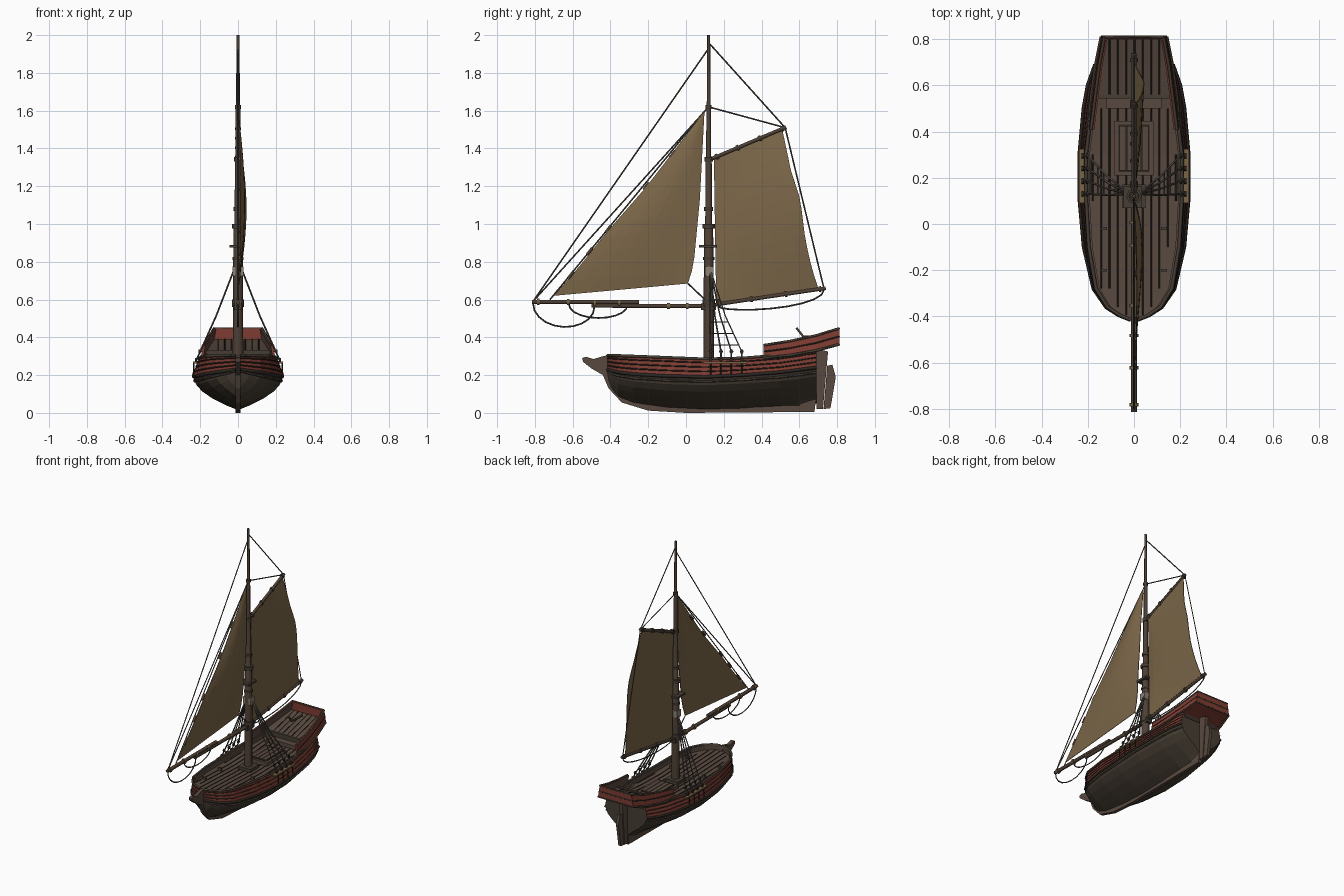
import bpy, bmesh, math
from mathutils import Vector

if "Cube" in bpy.data.objects:
    bpy.data.objects.remove(bpy.data.objects["Cube"])

def mat(name, r, g, b):
    m = bpy.data.materials.new(name)
    m.diffuse_color = [((c / 255 + 0.055) / 1.055) ** 2.4 for c in (r, g, b)] + [1]
    m.use_nodes = True
    m.node_tree.nodes["Principled BSDF"].inputs["Base Color"].default_value = m.diffuse_color
    return m

WOOD = mat("deck_brown", 88, 73, 63)
DARK = mat("dark_hull", 70, 61, 51)
BLACK = mat("tarred_black", 44, 39, 33)
RED = mat("red_paint", 126, 60, 50)
SAIL = mat("tan_sail", 124, 103, 73)
ROPE = mat("rope_grey", 84, 78, 70)
BEIGE = mat("pale_wood", 120, 101, 70)
GREY = mat("light_block", 138, 130, 118)
SPAR = mat("spar_brown", 78, 64, 53)

def mesh(name, verts, faces, mats, idx=None):
    me = bpy.data.meshes.new(name)
    me.from_pydata(verts, [], faces)
    for m in mats:
        me.materials.append(m)
    if idx:
        for p, i in zip(me.polygons, idx):
            p.material_index = i
    bm = bmesh.new()
    bm.from_mesh(me)
    bmesh.ops.remove_doubles(bm, verts=bm.verts, dist=1e-5)
    bmesh.ops.recalc_face_normals(bm, faces=bm.faces)
    bm.to_mesh(me)
    bm.free()
    ob = bpy.data.objects.new(name, me)
    bpy.context.collection.objects.link(ob)
    return ob

def box(name, x0, x1, y0, y1, z0, z1, m):
    v = [(x, y, z) for x in (x0, x1) for y in (y0, y1) for z in (z0, z1)]
    f = [(0, 1, 3, 2), (4, 6, 7, 5), (0, 4, 5, 1), (2, 3, 7, 6), (0, 2, 6, 4), (1, 5, 7, 3)]
    return mesh(name, v, f, [m])

def prism(name, pts, w, m):
    """Side-view outline extruded across x."""
    n = len(pts)
    v = [(s * w / 2, y, z) for s in (-1, 1) for y, z in pts]
    f = [tuple(range(n)), tuple(range(n, 2 * n))]
    f += [(i, (i + 1) % n, n + (i + 1) % n, n + i) for i in range(n)]
    return mesh(name, v, f, [m])

def tube(name, paths, r, m, res=0, radii=None):
    """Round or square tubes along paths, turned into one mesh."""
    cu = bpy.data.curves.new(name, 'CURVE')
    cu.dimensions = '3D'
    cu.bevel_depth, cu.bevel_resolution, cu.use_fill_caps = r, res, True
    for path in paths:
        sp = cu.splines.new('POLY')
        sp.points.add(len(path) - 1)
        for i, p in enumerate(path):
            sp.points[i].co = (*p, 1)
            sp.points[i].radius = radii[i] if radii else 1
    cu.materials.append(m)
    ob = bpy.data.objects.new(name, cu)
    bpy.context.collection.objects.link(ob)
    bpy.ops.object.select_all(action='DESELECT')
    ob.select_set(True)
    bpy.context.view_layer.objects.active = ob
    bpy.ops.object.convert(target='MESH')
    return bpy.context.object

def lerp_table(t, rows):
    for a, b in zip(rows, rows[1:]):
        if t <= b[0]:
            k = max(0, (t - a[0]) / (b[0] - a[0]))
            return [p + (q - p) * k for p, q in zip(a, b)][1:]
    return rows[-1][1:]

# Hull stations: y, half width, keel z, wale z, rail z, tumblehome, lower fineness
ST = [(-.415, .014, .17, .23, .305, 1, 1.3), (-.395, .065, .12, .222, .305, .97, 1.3),
      (-.36, .12, .08, .215, .303, .96, 1.2), (-.28, .175, .05, .205, .30, .94, 1.1),
      (-.1, .217, .025, .195, .293, .9, 1), (.1, .235, .015, .19, .285, .88, 1),
      (.3, .236, .02, .2, .29, .88, 1), (.5, .218, .03, .215, .305, .84, 1.2),
      (.6, .2, .035, .228, .32, .84, 1.5), (.69, .168, .05, .24, .335, .9, 1.9)]
YS = [s[0] for s in ST]

def P(y, v, side=1):
    w, zk, zw, zr, tum, p = lerp_table(y, ST)
    if v <= 1:
        return (side * w * math.sin(math.pi / 2 * v ** .9) ** p, y, zk + (zw - zk) * v)
    return (side * w * (1 + (tum - 1) * (v - 1) ** 1.2), y, zw + (zr - zw) * (v - 1))

def deck_z(y):
    return lerp_table(y, ST)[3] - .035

# Hull shell with rail and main deck
levels = [0, .15, .35, .55, .75, 1, 1.33, 1.66, 2]
verts, faces, idx = [], [], []
for side in (-1, 1):
    base = len(verts)
    for y in YS:
        row = [P(y, v, side) for v in levels]
        x, zr = abs(row[-1][0]), row[-1][2]
        row += [(side * max(0, x - .016), y, zr), (side * max(0, x - .016), y, zr - .035), (0, y, zr - .035)]
        verts += row
    n = len(levels) + 3
    for i in range(len(YS) - 1):
        for j in range(n - 1):
            a = base + i * n + j
            faces.append((a, a + 1, a + n + 1, a + n))
            idx.append(0 if j < 5 else 1 if j < 8 else 2)
    for i in (0, len(YS) - 1):
        faces.append(tuple(base + i * n + j for j in range(n)))
        idx.append(0)
mesh("hull", verts, faces, [DARK, RED, WOOD], idx)

# Wales and plank lines following the hull
def strakes(name, vs, r, m):
    tube(name, [[P(y, v, s) for y in YS] for v in vs for s in (-1, 1)], r, m)
strakes("main_wales", [1.0], .009, BLACK)
strakes("lower_wales", [.86], .006, DARK)
strakes("plank_lines", [1.3, 1.55, 1.8], .004, BLACK)
strakes("rail_caps", [2.0], .008, DARK)

# Keel, stem, sternpost and rudder
prism("keel_and_stem", [(-.55, .29), (-.53, .297), (-.49, .285), (-.44, .30), (-.41, .305), (-.39, .2), (-.3, .07),
      (0, .035), (.6, .04), (.67, .25), (.71, .25), (.68, .005), (0, 0), (-.2, .012), (-.34, .055),
      (-.41, .13), (-.44, .2), (-.5, .235), (-.545, .27)], .024, WOOD)
prism("sternpost", [(.69, .02), (.725, .02), (.752, .325), (.69, .34)], .026, WOOD)
prism("rudder", [(.728, .02), (.765, .025), (.793, .19), (.775, .255), (.748, .25)], .02, WOOD)

# Raised stern bulwarks: y, bottom x, top x, bottom z, top z
QB = [(.41, .198, .186, .29, .358), (.55, .186, .168, .305, .38), (.69, .166, .15, .33, .41), (.81, .142, .128, .362, .447)]
for s, nm in ((-1, "left"), (1, "right")):
    v = []
    for y, xb, xt, zb, zt in QB:
        v += [(s * xb, y, zb), (s * xt, y, zt), (s * (xt - .014), y, zt), (s * (xb - .014), y, zb)]
    f = [(4 * i + j, 4 * i + (j + 1) % 4, 4 * i + 4 + (j + 1) % 4, 4 * i + 4 + j) for i in range(3) for j in range(4)]
    f += [(0, 1, 2, 3), (12, 13, 14, 15)]
    mesh(nm + "_stern_bulwark", v, f, [RED, WOOD], [1 if i % 4 == 2 else 0 for i in range(14)])
def on_bulwark(q, k, s):
    return (s * (q[1] + (q[2] - q[1]) * k), q[0], q[3] + (q[4] - q[3]) * k)
tube("stern_bulwark_rails", [[on_bulwark(q, k, s) for q in QB] for k in (0, 1) for s in (-1, 1)], .007, DARK)
tube("stern_bulwark_lines", [[on_bulwark(q, .5, s) for q in QB] for s in (-1, 1)], .004, BLACK)
q = QB[-1]
mesh("transom", [(s * x, y, z) for y in (.798, .812) for s, x, z in
     ((-1, .142, .362), (1, .142, .362), (1, .128, .447), (-1, .128, .447))],
     [(0, 1, 2, 3), (4, 5, 6, 7), (0, 1, 5, 4), (1, 2, 6, 5), (2, 3, 7, 6), (3, 0, 4, 7)], [RED])
tube("transom_rails", [[on_bulwark(q, k, -1), on_bulwark(q, k, 1)] for k in (0, .5, 1)], .006, DARK)

# Quarterdeck slab (red underneath) and steps
v, rows = [], [(.55, .176, .25, .325), (.69, .155, .33, .358), (.805, .132, .362, .39)]
for y, x, zb, zt in rows:
    v += [(-x, y, zb), (x, y, zb), (x, y, zt), (-x, y, zt)]
f = [(4 * i + j, 4 * i + (j + 1) % 4, 4 * i + 4 + (j + 1) % 4, 4 * i + 4 + j) for i in range(2) for j in range(4)]
mesh("quarterdeck", v, f + [(0, 1, 2, 3), (8, 9, 10, 11)], [WOOD, RED], [0, 0, 0, 0, 1, 0, 0, 0, 0, 0])
box("deck_step", -.12, .12, .5, .55, .26, .297, WOOD)
box("deck_beam", -.17, .17, .543, .56, .3, .333, DARK)

# Deck plank seams
seams, aft = [], []
for k in range(-5, 6):
    x = k * .036 + .002
    ys = [y for y in YS[:8] if abs(P(y, 2)[0]) > abs(x) + .02]
    seams.append([(x, y, deck_z(y) + .001) for y in ys])
    if abs(x) < .13:
        aft.append([(x, y, zt + .001) for y, _, _, zt in rows])
tube("main_deck_seams", seams, .0035, BLACK)
tube("quarterdeck_seams", aft, .0035, BLACK)

# Hatch, mast step, cleats and tiller
box("hatch_coaming", -.085, .085, .21, .445, .25, .278, WOOD)
box("hatch_shadow_gap", -.068, .068, .226, .43, .27, .28, BLACK)
for i in range(4):
    box("hatch_board", -.062 + i * .032, -.034 + i * .032, .232, .424, .272, .287, WOOD)
box("mast_step", -.05, .05, .07, .17, .24, .275, DARK)
for s in (-1, 1):
    for y in (-.2, -.02):
        box("deck_cleat", s * .13 - .012, s * .13 + .012, y - .006, y + .006, .25, .277, SPAR)
tube("tiller", [[(0, .74, .4), (0, .62, .405), (0, .585, .45)]], .007, SPAR, 1)

# Mast and its fittings
M = .12
tube("mast", [[(0, M, z) for z in (.24, .6, .99, 1.0, 1.34, 1.36, 1.62, 1.63, 2.0)]], .027, SPAR, 2,
     [1.05, 1, .88, .68, .6, .5, .45, .38, .3])
for z0, z1, r in ((.56, .6, .033), (.81, .825, .03), (.975, 1.0, .033), (1.07, 1.09, .024), (1.33, 1.355, .022), (1.61, 1.63, .016)):
    tube("mast_band", [[(0, M, z0), (0, M, z1)]], r, DARK, 2)
box("crosstree", -.045, .035, .07, .165, .875, .89, DARK)
box("shroud_block", -.03, .03, .1, .145, .725, .775, GREY)
box("bowsprit_saddle", -.022, .022, .08, .16, .545, .58, DARK)

# Bowsprit, boom and gaff with rings
tube("bowsprit", [[(0, .1, .565), (0, -.5, .568)], [(0, -.25, .586), (0, -.815, .588)]], .0125, SPAR, 1)
spars = {"boom": [(0, .135, .57), (0, .74, .66)], "gaff": [(0, .135, 1.345), (0, .53, 1.513)]}
for nm, (a, b) in spars.items():
    tube(nm, [[a, b]], .011, SPAR, 1)
    a, b = Vector(a), Vector(b)
    d = (b - a).normalized() * .007
    pts = [a.lerp(b, t) for t in (.07, .35, .65, .95)]
    tube(nm + "_rings", [[p - d, p + d] for p in pts], .017, DARK, 1)
tube("bowsprit_rings", [[(0, y, z), (0, y + .014, z)] for y, z in
     ((-.79, .588), (-.63, .587), (-.49, .578), (-.36, .58), (-.1, .566), (0, .566))], .0195, BEIGE, 1)

# Sails: rows between a front edge and a rear edge, bellied to one side
def sail(name, front, rear, belly):
    n, m = 12, 8
    v = []
    for i in range(n + 1):
        t = i / n
        a, b = lerp_table(t, front), lerp_table(t, rear)
        for j in range(m + 1):
            u = j / m
            x = belly(t, u)
            v.append((x, a[0] + (b[0] - a[0]) * u, a[1] + (b[1] - a[1]) * u))
    f = [(i * (m + 1) + j, i * (m + 1) + j + 1, (i + 1) * (m + 1) + j + 1, (i + 1) * (m + 1) + j)
         for i in range(n) for j in range(m)]
    ob = mesh(name, v, f, [SAIL])
    mod = ob.modifiers.new("thickness", 'SOLIDIFY')
    mod.thickness, mod.offset = .004, 0
sail("mainsail", [(0, .16, .58), (1, .148, 1.345)],
     [(0, .7, .66), (.12, .668, .757), (.3, .632, .915), (.56, .605, 1.13), (.75, .555, 1.285), (1, .51, 1.5)],
     lambda t, u: .043 * math.sin(math.pi * t) * u ** .6)
sail("jib", [(0, -.70, .62), (.2, -.535, .81), (.35, -.43, .945), (.6, -.215, 1.19), (1, .09, 1.585)],
     [(0, .01, .685), (.12, .04, .78), (.5, .073, 1.13), (1, .097, 1.59)],
     lambda t, u: .09 * math.sin(math.pi * u) * t * (1 - t) + .012 * math.sin(math.pi * t))
tube("jib_ties", [[(.004, y - .014, z - .018), (.004, y + .014, z + .018)] for y, z in
     ((-.61, .73), (-.51, .855), (-.41, .975), (-.21, 1.2), (-.07, 1.37))], .009, SPAR, 1)

# Standing and running ropes
tip, top, peak, end = (0, -.81, .59), (0, M, 1.93), (0, .525, 1.51), (0, .73, .66)
tube("stays", [[tip, top], [tip, (0, M, 1.62)], [(0, -.72, .6), (0, .1, 1.6)],
     [(0, M, 1.96), peak], [(0, M, 1.62), peak], [peak, end], [(0, .01, .685), (0, .1, .6)]], .004, ROPE)
def hanging(y0, z0, y1, z1, drop):
    return [(0, (y0 + y1) / 2 - (y1 - y0) / 2 * math.cos(a), z0 + (z1 - z0) * k / 10 - drop * math.sin(a))
            for k in range(11) for a in [math.pi * k / 10]]
tube("hanging_ropes", [hanging(-.81, .58, -.485, .56, .115), hanging(-.62, .575, -.31, .57, .07),
     hanging(.17, .565, .73, .65, .055)], .0045, ROPE)

# Shrouds, ratlines, channels and deadeyes on both sides
for s, nm in ((-1, "left"), (1, "right")):
    lines = [[(s * .022, M + .01, .755), (s * .115, M + (y - M) * .5, .515), (s * .2, y, .325), (s * .225, y, .27)]
             for y in (.13, .185, .24, .295)]
    rats = [[tuple(Vector(l[1 if z < .515 else 0]).lerp(Vector(l[2 if z < .515 else 1]), k)) for l in lines]
            for z, k in ((.6, .65), (.48, .18), (.42, .5), (.36, .82))]
    tube(nm + "_shrouds", lines, .0045, ROPE)
    tube(nm + "_ratlines", rats, .003, ROPE)
    box(nm + "_channel", s * .2, s * .238, .09, .325, .262, .272, BEIGE)
    tube(nm + "_deadeyes", [[(s * (x - .005), l[3][1], z), (s * (x + .005), l[3][1], z)]
         for l in lines for x, z in ((.222, .282), (.203, .325))], .011, BLACK, 1)
    tube(nm + "_chainplates", [[(s * .234, l[3][1], .265), (s * .236, l[3][1], .2)] for l in lines], .004, BLACK)
